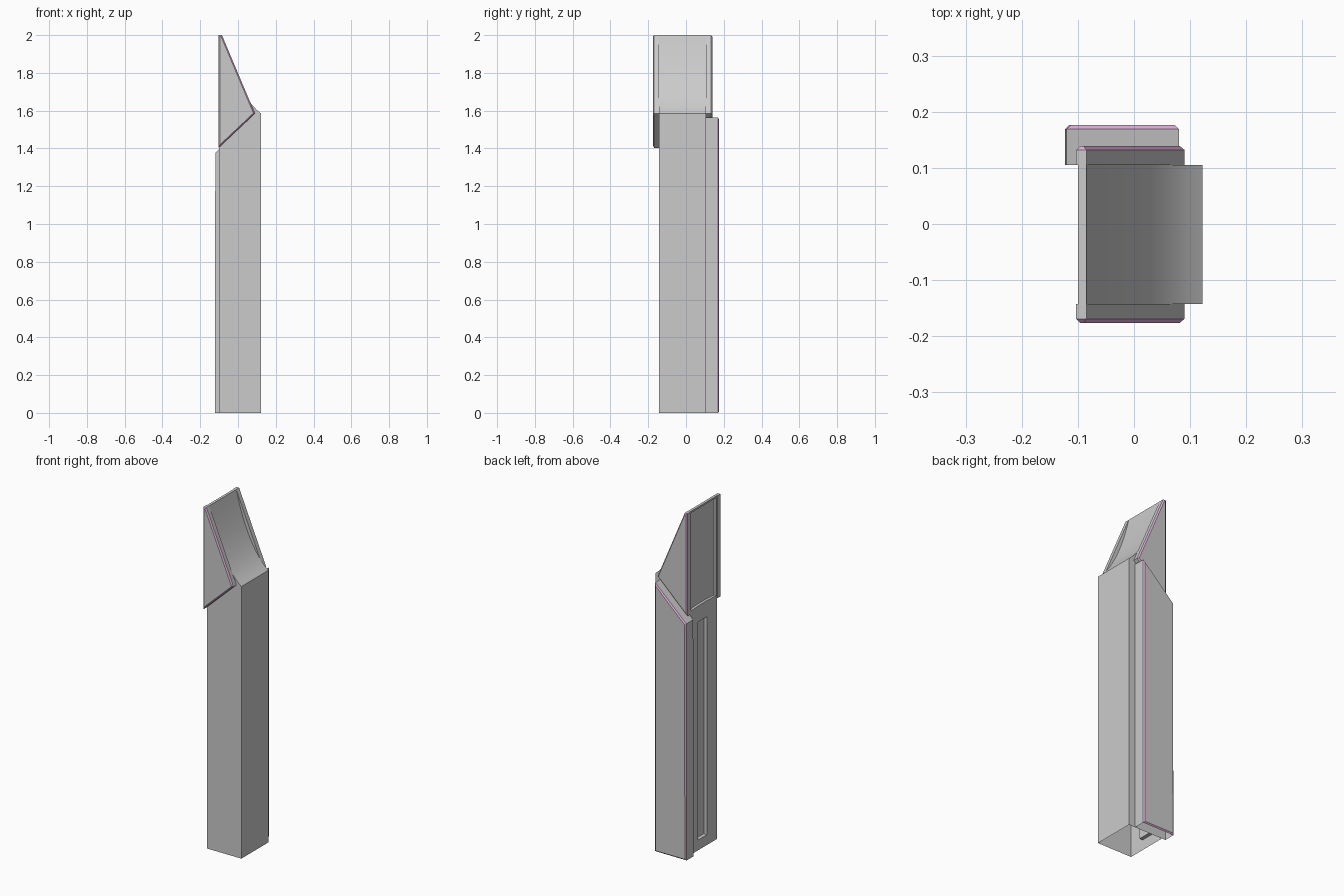
import bpy, bmesh
from mathutils import Vector

if "Cube" in bpy.data.objects:
    bpy.data.objects.remove(bpy.data.objects["Cube"])

pink = bpy.data.materials.new("pink_trim")
pink.diffuse_color = (0.75, 0.42, 0.70, 1)
pink.use_nodes = True
pink.node_tree.nodes["Principled BSDF"].inputs["Base Color"].default_value = pink.diffuse_color
grey = bpy.data.materials.new("grey_shell")
grey.diffuse_color = (0.8, 0.8, 0.8, 1)
grey.use_nodes = True
grey.node_tree.nodes["Principled BSDF"].inputs["Base Color"].default_value = grey.diffuse_color


def prism(profile, y0, y1):
    """Extrude an (x, z) outline from y0 to y1; the face at y1 comes last."""
    bm = bmesh.new()
    a = [bm.verts.new((x, y0, z)) for x, z in profile]
    b = [bm.verts.new((x, y1, z)) for x, z in profile]
    n = len(profile)
    for i in range(n):
        j = (i + 1) % n
        bm.faces.new((a[i], a[j], b[j], b[i]))
    bm.faces.new(a[::-1])
    outer = bm.faces.new(b)
    bmesh.ops.recalc_face_normals(bm, faces=bm.faces[:])
    bm.normal_update()
    return bm, outer


def open_bottom(bm):
    low = [f for f in bm.faces if f.normal.z < -0.99 and f.calc_center_median().z < 0.001]
    bmesh.ops.delete(bm, geom=low, context='FACES_ONLY')


def finish(bm, name):
    me = bpy.data.meshes.new(name)
    bm.to_mesh(me)
    bm.free()
    me.materials.append(grey)
    me.materials.append(pink)
    ob = bpy.data.objects.new(name, me)
    bpy.context.collection.objects.link(ob)
    return ob


def trimmed_panel(name, profile, y0, y1, chamfer=0.007):
    """Side panel with a pink chamfer around its outer face."""
    s = 1 if y1 > y0 else -1
    bm, outer = prism(profile, y0, y1 - s * chamfer)
    ring = bmesh.ops.inset_region(bm, faces=[outer], thickness=chamfer, depth=chamfer,
                                  use_even_offset=True)["faces"]
    for f in ring:
        f.material_index = 1
    open_bottom(bm)
    return finish(bm, name)


# Main column: straight shaft running up into a concave sloping top
p0, p1, p2 = Vector((0.122, 1.585)), Vector((-0.008, 1.685)), Vector((-0.085, 2.0))
curve = []
for i in range(13):
    t = i / 12
    curve.append(tuple(p0 * (1 - t) ** 2 + p1 * 2 * t * (1 - t) + p2 * t * t))
profile = [(-0.10, 0), (0.122, 0)] + curve + [(-0.10, 2.0)]
bm, _ = prism(profile, -0.143, 0.105)


def back_faces(zmax):
    return [f for f in bm.faces if f.normal.x < -0.99 and f.calc_center_median().z < zmax]


def cut_back(co, no, zmax=9):
    fs = back_faces(zmax)
    es = list({e for f in fs for e in f.edges})
    vs = list({v for f in fs for v in f.verts})
    bmesh.ops.bisect_plane(bm, geom=fs + es + vs, plane_co=co, plane_no=no)
    bm.normal_update()


# Recessed back panel of the head and long slot in the shaft
cut_back((0, 0, 1.41), (0, 0, 1))
for y in (-0.05, 0.033):
    cut_back((0, y, 0), (0, 1, 0), 1.41)
for z in (0.06, 1.33):
    cut_back((0, 0, z), (0, 0, 1), 1.41)
head = [f for f in back_faces(9) if f.calc_center_median().z > 1.41]
slot = [f for f in back_faces(1.41)
        if -0.05 < f.calc_center_median().y < 0.033 and 0.06 < f.calc_center_median().z < 1.33]
bmesh.ops.inset_region(bm, faces=head, thickness=0.014, depth=0)
bmesh.ops.inset_region(bm, faces=head, thickness=0.004, depth=-0.01)
bmesh.ops.inset_region(bm, faces=slot, thickness=0.001, depth=-0.02)
open_bottom(bm)
column = finish(bm, "column")
bpy.context.view_layer.objects.active = column
column.select_set(True)
bpy.ops.object.shade_smooth_by_angle(angle=0.5)

# Triangular cheeks on both sides of the head
cheek = [(-0.103, 1.403), (0.09, 1.585), (-0.085, 2.0), (-0.103, 2.0)]
trimmed_panel("front_cheek", cheek, -0.143, -0.176)
trimmed_panel("rear_cheek", cheek, 0.105, 0.139)

# Tall side panel with slanted top
side = [(-0.123, 0), (0.08, 0), (0.08, 1.565), (-0.120, 1.377)]
trimmed_panel("side_panel", side, 0.105, 0.176)
